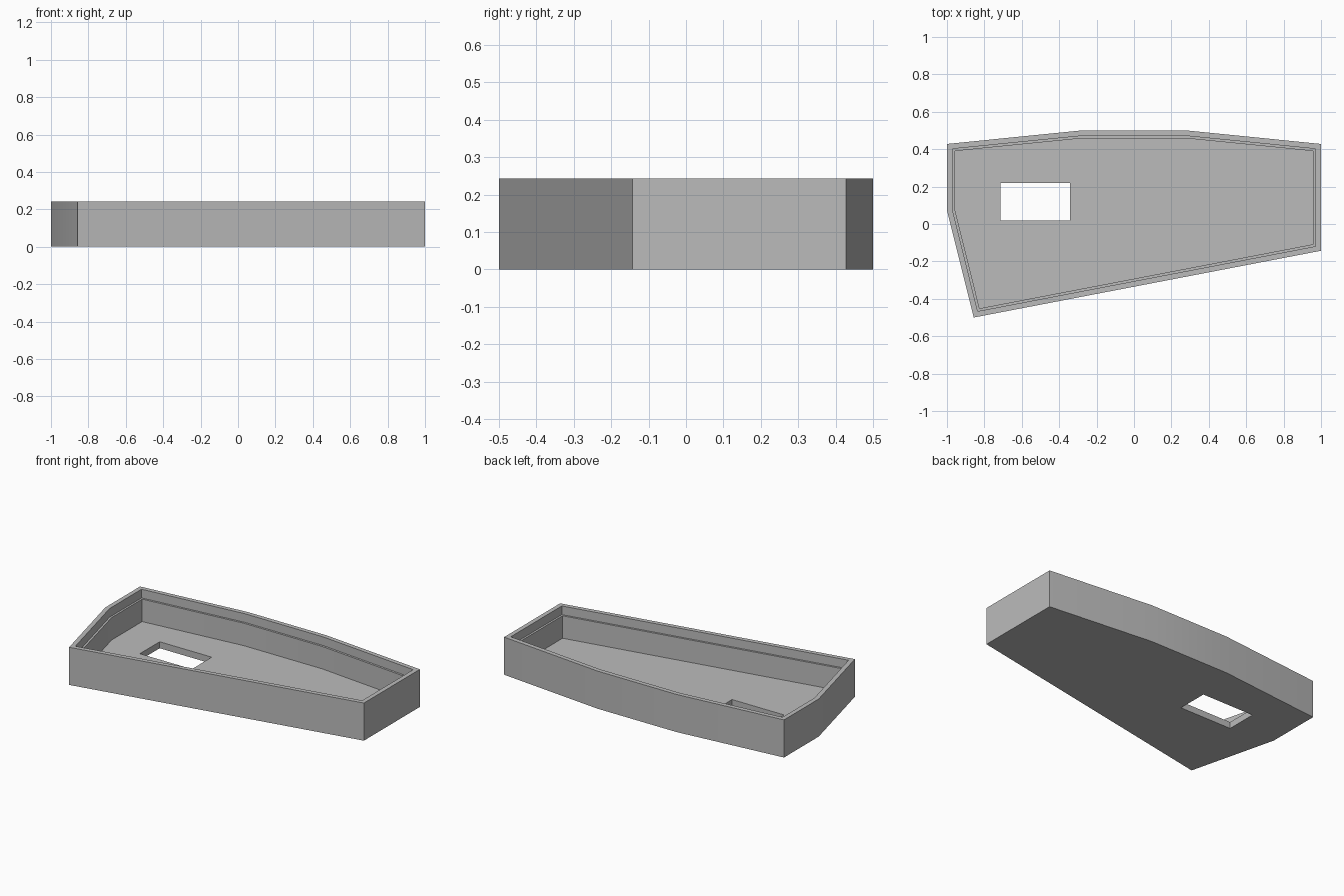
import bpy, bmesh
from mathutils import Vector

cube = bpy.data.objects.get("Cube")
if cube:
    bpy.data.objects.remove(cube, do_unlink=True)

HEIGHT, LEDGE, FLOOR = 0.243, 0.187, 0.042
LIP, WALL = 0.029, 0.042

# Outline of the case, counter-clockwise seen from above
OUTLINE = [Vector(p) for p in ((-1, 0.073), (-0.857, -0.5), (1, -0.143), (1, 0.428),
                               (0.283, 0.5), (-0.283, 0.5), (-1, 0.428))]


def inset(points, dist):
    """Move every side of the outline inward by dist."""
    result = []
    for i, p in enumerate(points):
        a = (p - points[i - 1]).normalized()
        b = (points[(i + 1) % len(points)] - p).normalized()
        n1, n2 = Vector((-a.y, a.x)), Vector((-b.y, b.x))
        result.append(p + (n1 + n2) * dist / (1 + n1.dot(n2)))
    return result


# Tray: outer wall, rim, stepped ledge, inner wall and floor as stacked rings
bm = bmesh.new()
rings = []
for dist, z in ((0, 0), (0, HEIGHT), (LIP, HEIGHT), (LIP, LEDGE), (WALL, LEDGE), (WALL, FLOOR)):
    rings.append([bm.verts.new((p.x, p.y, z)) for p in inset(OUTLINE, dist)])
for low, high in zip(rings, rings[1:]):
    for i in range(len(low)):
        j = (i + 1) % len(low)
        bm.faces.new((low[i], low[j], high[j], high[i]))
bm.faces.new(rings[0][::-1])
bm.faces.new(rings[-1])
bmesh.ops.recalc_face_normals(bm, faces=bm.faces)
mesh = bpy.data.meshes.new("case_tray")
bm.to_mesh(mesh)
bm.free()
tray = bpy.data.objects.new("case_tray", mesh)
bpy.context.collection.objects.link(tray)

# Plain grey material
grey = bpy.data.materials.new("plain_grey")
grey.use_nodes = True
colour = (0.5, 0.5, 0.5, 1)
grey.diffuse_color = colour
grey.node_tree.nodes["Principled BSDF"].inputs["Base Color"].default_value = colour
mesh.materials.append(grey)

# Rectangular opening through the floor
bpy.ops.mesh.primitive_cube_add(size=1, location=(-0.528, 0.119, FLOOR / 2))
cutter = bpy.context.object
cutter.name = "opening_cutter"
cutter.scale = (0.372, 0.202, 0.12)
cutter.hide_render = True
cutter.data.materials.append(grey)

bpy.ops.object.select_all(action='DESELECT')
tray.select_set(True)
bpy.context.view_layer.objects.active = tray
cut = tray.modifiers.new("opening", 'BOOLEAN')
cut.operation = 'DIFFERENCE'
cut.solver = 'EXACT'
cut.object = cutter
bpy.ops.object.modifier_apply(modifier=cut.name)
bpy.data.objects.remove(cutter, do_unlink=True)

# Soft shading across the shallow bends, sharp elsewhere
bpy.ops.object.shade_smooth_by_angle()
